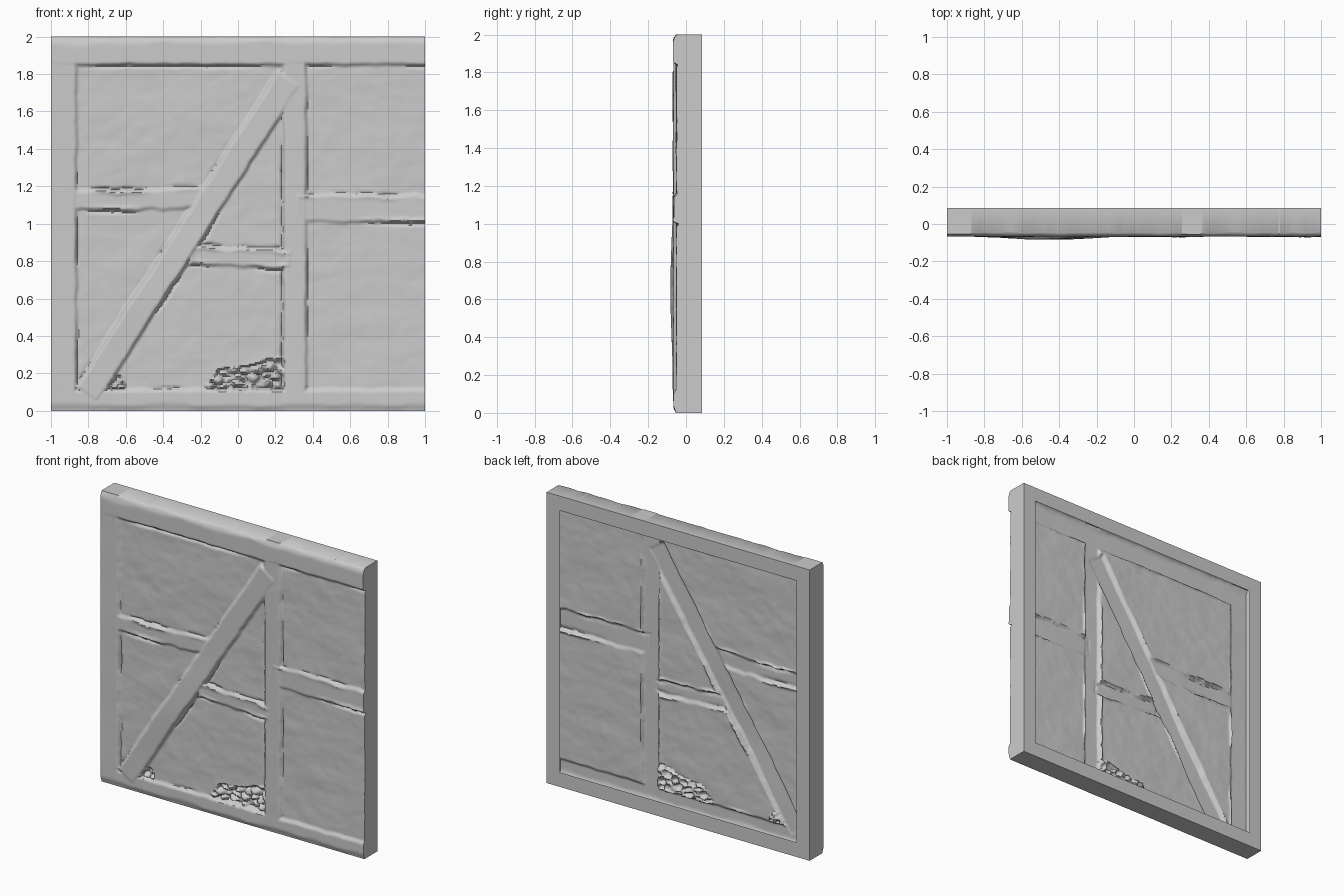
import bpy, bmesh, math
from mathutils import Vector, noise

if "Cube" in bpy.data.objects:
    bpy.data.objects.remove(bpy.data.objects["Cube"])

N = 240            # grid resolution of the front sheet
BACK = 0.085       # plane of the back rim
RIM = 0.1          # width of the back rim
PLASTER = -0.051
TIMBER = -0.066


def smooth(a, b, v):
    t = min(1, max(0, (v - a) / (b - a)))
    return t * t * (3 - 2 * t)


def fbm(x, z, s, seed):
    return noise.fractal(Vector((x * s, seed, z * s)), 1.0, 2.0, 3)


# Beams: (x0, z0, x1, z1, half width, front y)
BEAMS = [
    (-0.94, -1, -0.94, 3, 0.075, TIMBER),          # left post
    (0.305, -1, 0.305, 3, 0.060, TIMBER - 0.001),  # middle stud
    (-2, 1.925, 2, 1.925, 0.075, TIMBER - 0.002),  # top beam
    (-2, 0.05, 2, 0.05, 0.062, TIMBER),            # bottom sill
    (-0.80, 0.10, 0.262, 1.76, 0.070, TIMBER - 0.004),  # diagonal brace
    (-0.88, 1.125, -0.15, 1.14, 0.055, TIMBER + 0.003),  # left rail
    (-0.24, 0.83, 0.27, 0.81, 0.050, TIMBER + 0.003),    # centre rail
    (0.33, 1.085, 1.2, 1.075, 0.072, TIMBER + 0.003),    # right rail
]


def beam_distance(b, x, z):
    # Signed distance to the beam edge, positive inside
    x0, z0, x1, z1, half, _ = b
    dx, dz = x1 - x0, z1 - z0
    length = math.hypot(dx, dz)
    u = ((x - x0) * dx + (z - z0) * dz) / length
    v = abs((x - x0) * dz - (z - z0) * dx) / length
    return min(half - v, u + 0.02, length + 0.02 - u)


def lumps(x, z, s):
    # Rounded stones from cell noise
    d = noise.voronoi(Vector((x * s, 0, z * s * 1.3)))[0]
    return -0.028 - 0.035 * smooth(0, 0.5, d[1] - d[0])


def front_y(x, z):
    # Wavy plaster
    y = PLASTER + 0.004 * fbm(x, z * 1.5, 3.2, 4) + 0.001 * fbm(x, z, 14, 9)
    wob = 0.006 * fbm(x, z, 8, 2)
    gap = smooth(-0.2, 0.5, fbm(x, z, 2.5, 7))
    best = y
    edge = -1
    # Broken plaster at the foot of the wall
    top = 0.13 + 0.10 * smooth(-0.17, -0.08, x) + 0.05 * smooth(0, 0.22, x)
    if -0.17 < x < 0.25 and z < top + wob * 3:
        best = lumps(x, z, 15)
    if math.hypot(x + 0.66, (z - 0.13) * 0.9) < 0.055 + wob:
        best = lumps(x, z, 24)
    # Timbers stand proud of the plaster
    target = best
    for i, b in enumerate(BEAMS):
        soft = i in (5, 6, 7)
        d = beam_distance(b, x, z) + wob * (2.2 if soft else 1)
        edge = max(edge, d)
        top_y = b[5] + 0.0015 * fbm(x, z, 3, 20 + i)
        if i == 4:
            top_y -= 0.013 * math.exp(-((z - 0.65) / 0.28) ** 2)
        if soft:
            top_y -= 0.008 * math.exp(-((d - 0.012) / 0.012) ** 2) * gap
        k = smooth(-0.012, 0.012, d)
        target = min(target, best + (top_y - best) * k)
    # Cracks running along the timber edges
    target += 0.016 * gap * math.exp(-((edge + 0.008) / 0.007) ** 2)
    # Worn outer edges on top beam and sill
    wear = 0.05 + 0.03 * fbm(x, z, 4, 31)
    target += 0.012 * (1 - smooth(0, wear, min(z, 2 - z))) ** 2
    return target


# Relief sheet on the front
bm = bmesh.new()
bmesh.ops.create_grid(bm, x_segments=N, y_segments=N, size=1)
for v in bm.verts:
    x, z = v.co.x, v.co.y + 1
    v.co = (x, front_y(x, z), z)


def extrude_border(move):
    edges = [e for e in bm.edges if e.is_boundary]
    new = bmesh.ops.extrude_edge_only(bm, edges=edges)["geom"]
    for v in new:
        if isinstance(v, bmesh.types.BMVert):
            move(v)


def to_back(v):
    v.co.y = BACK


def to_rim(v):
    k = 1 - RIM
    v.co = (v.co.x * k, BACK, (v.co.z - 1) * k + 1)


# Side walls, then the open rim on the back
extrude_border(to_back)
extrude_border(to_rim)
bmesh.ops.recalc_face_normals(bm, faces=bm.faces)
bm.faces.ensure_lookup_table()
mid = min(bm.faces, key=lambda f: (f.calc_center_median() - Vector((-0.5, -0.05, 1.5))).length)
if mid.normal.y > 0:
    bmesh.ops.reverse_faces(bm, faces=bm.faces)

mesh = bpy.data.meshes.new("timber_wall_panel")
bm.to_mesh(mesh)
bm.free()
wall = bpy.data.objects.new("timber_wall_panel", mesh)
bpy.context.collection.objects.link(wall)
bpy.context.view_layer.objects.active = wall
wall.select_set(True)
bpy.ops.object.shade_smooth_by_angle(angle=math.radians(50))
